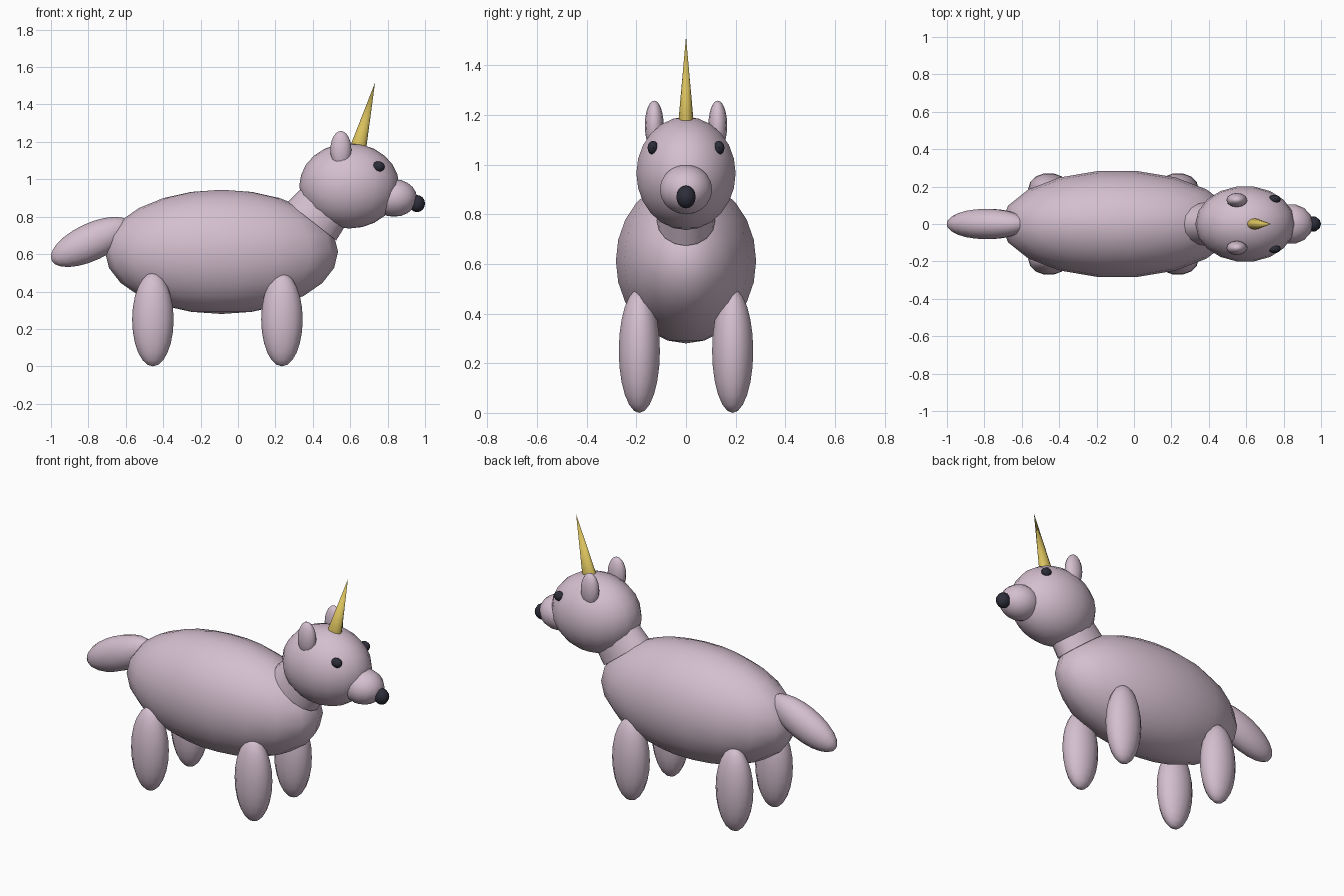
import bpy
import bmesh
from math import radians
from mathutils import Matrix, Vector

if "Cube" in bpy.data.objects:
    bpy.data.objects.remove(bpy.data.objects["Cube"], do_unlink=True)


def make_material(name, rgb):
    mat = bpy.data.materials.new(name)
    mat.use_nodes = True
    colour = (*rgb, 1.0)
    mat.diffuse_color = colour
    mat.node_tree.nodes["Principled BSDF"].inputs["Base Color"].default_value = colour
    return mat


PINK = make_material("pale_mauve", (0.66, 0.52, 0.62))
GOLD = make_material("gold", (0.69, 0.53, 0.11))
DARK = make_material("dark_slate", (0.027, 0.027, 0.043))


def finish(name, bm, centre, scale, tilt, mat):
    """Scale, tilt about y, place, shade and link one part."""
    bm.transform(Matrix.LocRotScale(
        Vector(centre), Matrix.Rotation(radians(tilt), 3, "Y").to_quaternion(), Vector(scale)))
    mesh = bpy.data.meshes.new(name)
    bm.to_mesh(mesh)
    bm.free()
    mesh.materials.append(mat)
    obj = bpy.data.objects.new(name, mesh)
    bpy.context.collection.objects.link(obj)
    bpy.ops.object.select_all(action="DESELECT")
    obj.select_set(True)
    bpy.context.view_layer.objects.active = obj
    bpy.ops.object.shade_smooth_by_angle(angle=radians(50))
    return obj


def ellipsoid(name, centre, radii, mat=PINK, tilt=0, segments=16, rings=12):
    bm = bmesh.new()
    # quarter turn puts a vertex on the x axis
    bmesh.ops.create_uvsphere(bm, u_segments=segments, v_segments=rings, radius=1,
                              matrix=Matrix.Rotation(radians(90), 4, "Z"))
    return finish(name, bm, centre, radii, tilt, mat)


def cone(name, base, scale, top, tilt, mat, segments):
    """Cone of unit base radius and unit height standing on its base point."""
    bm = bmesh.new()
    bmesh.ops.create_cone(bm, cap_ends=True, segments=segments, radius1=1, radius2=top,
                          depth=1, matrix=Matrix.Translation((0, 0, 0.5)))
    return finish(name, bm, base, scale, tilt, mat)


# Body, neck and tail
ellipsoid("body", (-0.088, 0, 0.612), (0.623, 0.287, 0.332), segments=18, rings=12)
cone("neck", (0.395, 0, 0.775), (0.165, 0.118, 0.23), 0.85, 38, PINK, 16)
ellipsoid("tail", (-0.785, 0, 0.665), (0.1, 0.083, 0.234), tilt=65, segments=14)

# Head, snout and nose
ellipsoid("head", (0.595, 0, 0.965), (0.267, 0.203, 0.228), segments=18)
ellipsoid("snout", (0.835, 0, 0.9), (0.122, 0.108, 0.1), segments=14, rings=10)
ellipsoid("nose", (0.957, 0, 0.87), (0.043, 0.041, 0.046), DARK, segments=10, rings=8)

# Paired parts on both sides
for side, word in ((-1, "front"), (1, "back")):
    ellipsoid(f"{word}_ear", (0.55, side * 0.128, 1.158), (0.056, 0.038, 0.1), segments=12)
    ellipsoid(f"{word}_eye", (0.751, side * 0.133, 1.068), (0.034, 0.023, 0.028), DARK,
              segments=10, rings=8)
    for x, end in ((-0.455, "right"), (0.235, "left")):
        ellipsoid(f"{word}_{end}_leg", (x, side * 0.188, 0.25), (0.111, 0.085, 0.25), segments=14)

# Horn
cone("horn", (0.643, 0, 1.17), (0.043, 0.031, 0.358), 0, 14.5, GOLD, 12)
